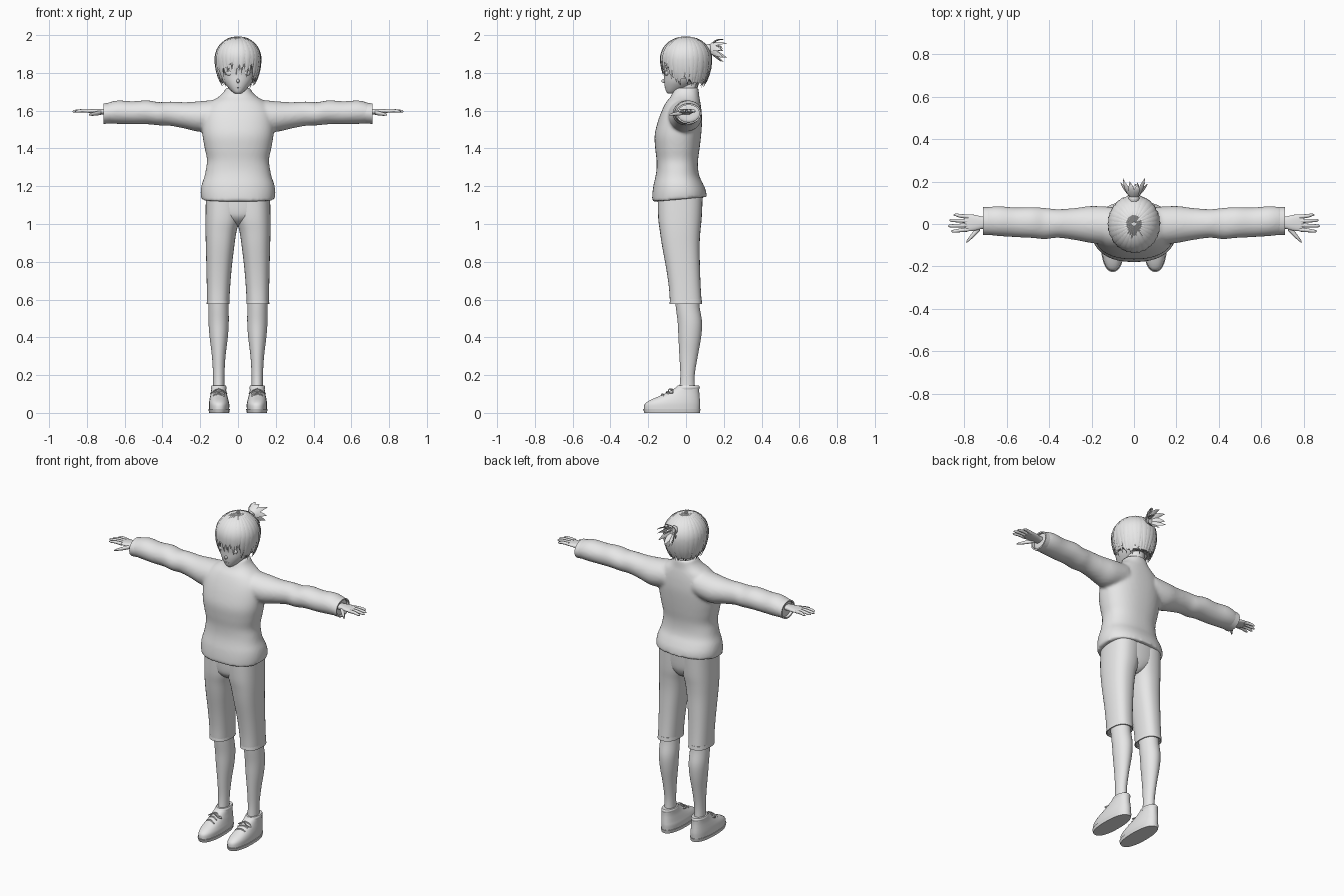
import bpy, bmesh, math, random
from mathutils import Vector

random.seed(4)
if "Cube" in bpy.data.objects:
    bpy.data.objects.remove(bpy.data.objects["Cube"])

grey = bpy.data.materials.new("light_grey")
grey.use_nodes = True
grey.diffuse_color = (0.8, 0.8, 0.8, 1)
grey.node_tree.nodes["Principled BSDF"].inputs["Base Color"].default_value = (0.8, 0.8, 0.8, 1)
made = []


def finish(name, bm, mirror=False):
    bmesh.ops.recalc_face_normals(bm, faces=bm.faces)
    mesh = bpy.data.meshes.new(name)
    bm.to_mesh(mesh)
    bm.free()
    obj = bpy.data.objects.new(name, mesh)
    bpy.context.collection.objects.link(obj)
    mesh.materials.append(grey)
    if mirror:
        obj.modifiers.new("mirror", "MIRROR").use_mirror_merge = False
    made.append(obj)
    return obj


def skin(bm, loops):
    """Join a series of closed loops with quads and cap both ends."""
    rows = [[bm.verts.new(p) for p in loop] for loop in loops]
    n = len(rows[0])
    for a, b in zip(rows, rows[1:]):
        for i in range(n):
            j = (i + 1) % n
            bm.faces.new((a[i], a[j], b[j], b[i]))
    bm.faces.new(rows[0])
    bm.faces.new(rows[-1])


def spline(rows, steps):
    """Smoothly fill in rows between the given ones."""
    out = []
    for i in range(len(rows) - 1):
        p0, p1, p2, p3 = (rows[max(0, min(len(rows) - 1, i + k))] for k in (-1, 0, 1, 2))
        for s in range(steps):
            t = s / steps
            out.append([b + t * ((c - a) + t * ((2 * a - 5 * b + 4 * c - d)
                        + t * (3 * (b - c) + d - a))) / 2
                        for a, b, c, d in zip(p0, p1, p2, p3)])
    return out + [list(rows[-1])]


def loft(bm, rings, axis="z", power=2.0, n=32, steps=4, sign=1):
    """Rings hold a station and the low and high limits on the two other axes."""
    loops = []
    for s, a0, a1, b0, b1 in spline(rings, steps):
        loop = []
        for i in range(n):
            u = math.tau * i / n
            c, d = math.cos(u), math.sin(u)
            a = (a0 + a1) / 2 + (a1 - a0) / 2 * math.copysign(abs(c) ** (2 / power), c)
            b = (b0 + b1) / 2 + (b1 - b0) / 2 * math.copysign(abs(d) ** (2 / power), d)
            loop.append((a * sign, b, s) if axis == "z" else (s * sign, a, b))
        loops.append(loop)
    skin(bm, loops)


def centred(rows):
    return [(z, -r, r, front, back) for z, r, front, back in rows]


def part(name, rings, mirror=False, **options):
    bm = bmesh.new()
    loft(bm, rings, **options)
    return finish(name, bm, mirror)


def blade(bm, points, normals, widths, thick):
    """Flat tapering strip with a raised ridge."""
    loops = []
    for i, p in enumerate(points):
        along = points[min(i + 1, len(points) - 1)] - points[max(i - 1, 0)]
        side = along.cross(normals[i]).normalized() * widths[i]
        lift = normals[i] * thick * min(1, widths[i] / max(widths) + 0.1)
        loops.append([p - side, p + lift, p + side, p - lift])
    skin(bm, loops)


def ball(bm, centre, size):
    new = bmesh.ops.create_uvsphere(bm, u_segments=20, v_segments=12, radius=1)["verts"]
    bmesh.ops.scale(bm, vec=size, verts=new)
    bmesh.ops.translate(bm, vec=centre, verts=new)


# Sweater: torso and sleeves blended into one surface
bm = bmesh.new()
loft(bm, centred([
    (1.13, .195, -.18, .11), (1.17, .198, -.178, .105), (1.21, .192, -.172, .09),
    (1.25, .178, -.162, .072), (1.29, .17, -.156, .064), (1.34, .164, -.156, .064),
    (1.4, .176, -.163, .072), (1.47, .188, -.166, .08), (1.54, .19, -.15, .085),
    (1.6, .18, -.128, .082), (1.645, .145, -.105, .076), (1.675, .1, -.08, .07),
    (1.7, .075, -.07, .068), (1.72, .066, -.062, .066)]), power=2.3, n=48)
sleeve = [(.1, -.1, .08, 1.5, 1.66), (.2, -.09, .085, 1.488, 1.65), (.28, -.075, .075, 1.505, 1.645),
          (.36, -.065, .07, 1.52, 1.648), (.42, -.072, .076, 1.522, 1.645), (.48, -.066, .08, 1.528, 1.655),
          (.56, -.062, .078, 1.528, 1.65), (.64, -.057, .084, 1.53, 1.654), (.7, -.05, .078, 1.534, 1.638)]
for sign in (1, -1):
    loft(bm, sleeve, axis="x", sign=sign)
for v in bm.verts:
    if v.co.z < 1.25:
        v.co.z += .09 * (v.co.y + .035) * (1.25 - v.co.z) / .12
sweater = finish("sweater", bm)
remesh = sweater.modifiers.new("blend", "REMESH")
remesh.mode, remesh.voxel_size, remesh.use_smooth_shade = "VOXEL", .009, True
soft = sweater.modifiers.new("soften", "SMOOTH")
soft.factor, soft.iterations = .5, 6

# Open cuffs
part("cuff", [(.66, -.052, .079, 1.534, 1.645), (.712, -.052, .079, 1.53, 1.638),
              (.712, -.044, .071, 1.538, 1.63), (.68, -.044, .071, 1.538, 1.63)],
     mirror=True, axis="x", steps=1)

# Shorts: hips and two legs with hollow hems
part("shorts_hips", centred([
    (.985, .012, -.05, .03), (1.0, .05, -.1, .055), (1.03, .11, -.135, .074),
    (1.07, .158, -.147, .084), (1.16, .168, -.15, .09)]), power=2.3)
part("shorts_leg", [(.585, .046, .164, -.085, .083), (.66, .042, .165, -.09, .078),
                    (.76, .034, .167, -.104, .074), (.88, .02, .17, -.126, .072), (.96, .008, .172, -.138, .076),
                    (1.03, -.01, .172, -.147, .083), (1.14, -.02, .17, -.15, .088)], mirror=True, power=2.4)
part("shorts_hem", [(.6, .046, .164, -.085, .083), (.577, .044, .166, -.087, .085),
                    (.577, .05, .16, -.081, .079), (.6, .05, .16, -.081, .079)],
     mirror=True, power=2.4, steps=1)

# Lower legs
part("lower_leg", [(.64, .052, .155, -.062, .066), (.56, .05, .156, -.054, .072), (.48, .049, .156, -.044, .085),
                   (.4, .054, .15, -.04, .08), (.3, .066, .138, -.035, .062), (.2, .072, .132, -.03, .046),
                   (.12, .072, .132, -.036, .048), (.08, .07, .134, -.04, .05)], mirror=True)

# Shoes with soles, collars and laces
part("shoe", [(.015, .047, .153, -.222, .073), (.045, .046, .154, -.219, .075), (.065, .05, .152, -.195, .074),
              (.085, .055, .148, -.15, .072), (.11, .061, .143, -.095, .07), (.138, .064, .14, -.048, .07)],
     mirror=True, power=2.3)
part("sole", [(0, .047, .153, -.22, .073), (.02, .043, .157, -.227, .077)],
     mirror=True, power=2.3, steps=1)
part("shoe_collar", [(.125, .062, .142, -.06, .07), (.135, .06, .144, -.054, .073),
                     (.144, .064, .14, -.046, .069)], mirror=True)
bm = bmesh.new()
up = Vector((0, -.5, .85))
for k in range(3):
    middle = Vector((.102, -.125 + .025 * k, .1 + .012 * k))
    row = [middle + Vector((.01 * i, .002 * i, -.0012 * i * i)) for i in range(-3, 4)]
    blade(bm, row, [up] * 7, [.004] * 7, .004)
for sign in (1, -1):
    loop = [Vector((.102 + sign * (.02 - .02 * math.cos(t)) * 1.1, -.08 + .014 * math.sin(t),
                    .128 - .012 * (1 - math.cos(t)))) for t in [math.tau * i / 10 for i in range(11)]]
    blade(bm, loop, [up] * 11, [.003] * 11, .003)
finish("laces", bm, mirror=True)

# Hands
part("palm", [(.66, -.024, .034, 1.578, 1.61), (.71, -.022, .034, 1.58, 1.61), (.745, -.03, .042, 1.583, 1.61),
              (.78, -.034, .046, 1.588, 1.608), (.8, -.03, .042, 1.591, 1.605)], mirror=True, axis="x", power=2.4)
bm = bmesh.new()
for base, tip, reach in ((-.026, -.034, .862), (-.006, -.009, .877), (.014, .017, .87), (.034, .043, .85)):
    loft(bm, [(x, y - r, y + r, z - r, z + r) for x, y, z, r in (
        (.78, base, 1.598, .01), (.82, (base + tip) / 2, 1.6, .0088),
        (reach - .012, tip, 1.597, .007), (reach, tip, 1.595, .002))], axis="x", n=12)
loft(bm, [(.725, -.03, 0, 1.578, 1.602), (.75, -.056, -.026, 1.574, 1.596),
          (.772, -.076, -.054, 1.573, 1.59), (.79, -.09, -.08, 1.574, 1.582)], axis="x", n=12)
finish("fingers", bm, mirror=True)

# Head and neck
part("neck", centred([(1.64, .055, -.06, .06), (1.7, .05, -.05, .06), (1.78, .052, -.045, .07)]))
part("head", centred([
    (1.69, .014, -.094, -.06), (1.7, .03, -.104, -.03), (1.725, .055, -.112, .02), (1.755, .078, -.116, .065),
    (1.79, .092, -.117, .092), (1.84, .1, -.122, .108), (1.9, .1, -.117, .108),
    (1.95, .075, -.085, .08), (1.975, .03, -.03, .03)]), power=2.1)
bm = bmesh.new()
ball(bm, (0, -.114, 1.757), (.008, .016, .011))
ball(bm, (0, -.109, 1.724), (.016, .005, .003))
for sign in (1, -1):
    ball(bm, (sign * .043, -.1, 1.8), (.022, .011, .016))
    ball(bm, (sign * .1, .005, 1.795), (.01, .016, .024))
finish("facial_features", bm)


# Hair shell and overlapping locks
def scalp(azimuth, theta, scale=1.0):
    c, s = math.cos(theta), math.sin(theta) * scale
    return Vector((.119 * s * math.sin(azimuth), -.133 * s * math.cos(azimuth),
                   1.87 + (.122 if c > 0 else .2) * c * scale))


def hem_height(azimuth):
    c = math.cos(azimuth)
    return 1.795 if c > .66 else 1.745 if c > -.2 else 1.725


bm = bmesh.new()
rows = []
for k in range(1, 15):
    rows.append([])
    for i in range(40):
        a = math.tau * i / 40
        low = 1.855 if math.cos(a) > .6 else hem_height(a) + .02
        end = math.acos(max(-1, (low - 1.87) / .2))
        rows[-1].append(scalp(a, end * k / 14, .965))
skin(bm, rows)
finish("hair_shell", bm)

bm = bmesh.new()
count, steps = 28, 12
for layer in range(2):
    for i in range(count):
        a = math.tau * (i + .5 * layer) / count
        low = hem_height(a) + random.uniform(-.018, .022) + .012 * layer
        end = math.acos((low - 1.87) / .2)
        sway = random.uniform(-.1, .1)
        path, normals, widths = [], [], []
        for k in range(steps + 1):
            t = k / steps
            theta = .08 + (end - .08) * t
            path.append(scalp(a + sway * t * t, theta, 1 - .02 * layer))
            normals.append((path[-1] - Vector((0, 0, 1.86))).normalized())
            taper = min(1, (1 - t) / .4) ** .7
            widths.append(.02 * math.sin(theta) * taper + .0008)
        blade(bm, path, normals, widths, .006)
finish("hair_locks", bm)

# Tied tuft at the back of the head
bm = bmesh.new()
root = Vector((0, .105, 1.925))
for i in range(13):
    a = math.tau * i / 10
    spread = 1 if i < 10 else .35
    out = Vector((math.cos(a), 0, math.sin(a))) * spread
    tip = root + Vector((.064 * out.x, random.uniform(.075, .112), .062 * out.z - .008))
    bend = root + Vector((.04 * out.x, .055, .052 * out.z + .012))
    path = [root.lerp(bend, t).lerp(bend.lerp(tip, t), t) for t in [k / 7 for k in range(8)]]
    normal = (out + Vector((0, .3, .2))).normalized()
    blade(bm, path, [normal] * 8, [.007, .011, .014, .015, .014, .011, .006, .0008], .005)
finish("hair_tuft", bm)
part("hair_tie", [(y, -r, r, 1.927 - r, 1.927 + r) for y, r in ((.1, .02), (.12, .026), (.136, .02))],
     n=20).rotation_euler = (0, 0, 0)
tie = made[-1]
for v in tie.data.vertices:
    x, low, y = v.co
    v.co = (x, y, low)

# Smooth shading with crisp edges
bpy.ops.object.select_all(action="DESELECT")
for obj in made:
    obj.select_set(True)
bpy.context.view_layer.objects.active = made[0]
bpy.ops.object.shade_smooth_by_angle(angle=math.radians(40))
